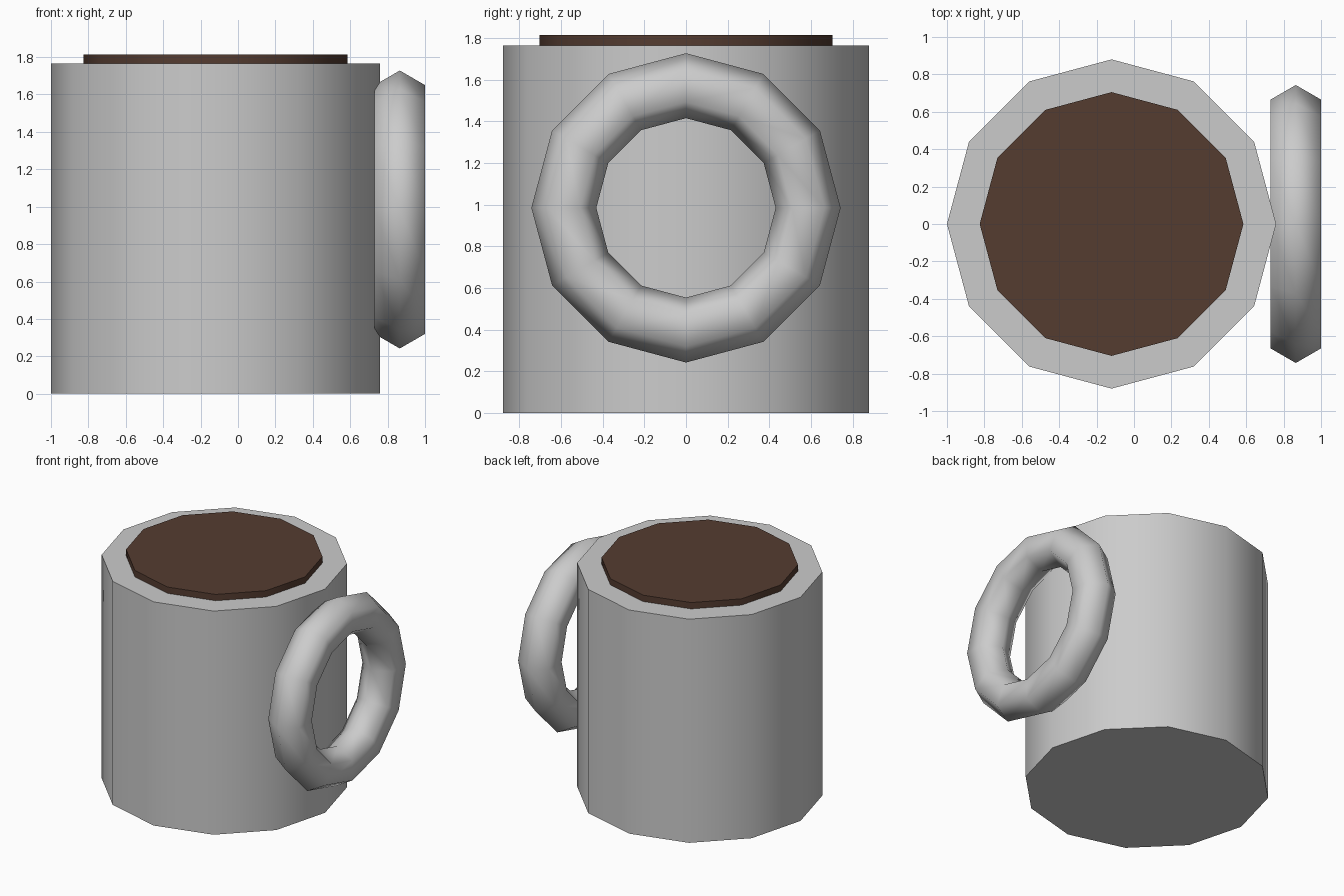
import bpy
from math import radians, pi

if "Cube" in bpy.data.objects:
    bpy.data.objects.remove(bpy.data.objects["Cube"])

CUP_X = -0.12   # cup axis
SIDES = 12


def cylinder(name, radius, z0, z1):
    """Twelve-sided upright cylinder with corners on the x and y axes."""
    bpy.ops.mesh.primitive_cylinder_add(
        vertices=SIDES, radius=radius, depth=z1 - z0,
        location=(CUP_X, 0, (z0 + z1) / 2))
    ob = bpy.context.object
    ob.name = name
    bpy.ops.object.shade_smooth_by_angle(angle=radians(40))
    return ob


# Cup body
cylinder("cup_body", 0.88, 0.0, 1.765)

# Coffee disc, sunk into the body and standing slightly proud of the rim
coffee = cylinder("coffee", 0.705, 1.60, 1.815)
brown = bpy.data.materials.new("coffee_brown")
brown.diffuse_color = (0.09, 0.045, 0.03, 1)
brown.use_nodes = True
brown.node_tree.nodes["Principled BSDF"].inputs["Base Color"].default_value = brown.diffuse_color
coffee.data.materials.append(brown)

# Ring handle with hexagonal section, lying in the y-z plane
bpy.ops.mesh.primitive_torus_add(
    major_segments=SIDES, minor_segments=6,
    major_radius=0.587, minor_radius=0.156,
    location=(0.865, 0, 0.985), rotation=(0, pi / 2, 0))
handle = bpy.context.object
handle.name = "handle"
bpy.ops.object.shade_smooth()
